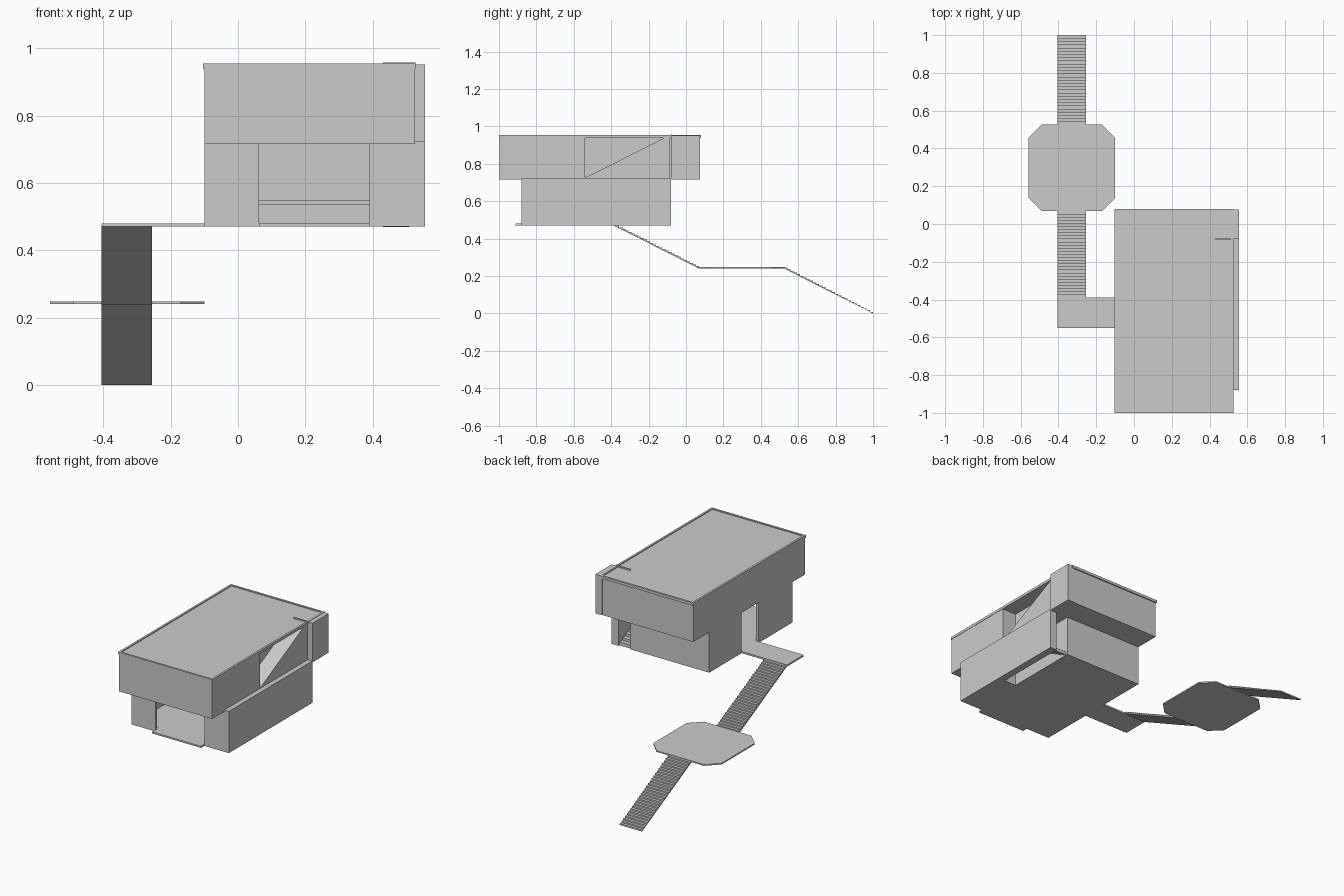
import bpy, bmesh
from math import hypot

if "Cube" in bpy.data.objects:
    bpy.data.objects.remove(bpy.data.objects["Cube"])


def box(name, x, y, z):
    """Box from (min, max) ranges."""
    bm = bmesh.new()
    bmesh.ops.create_cube(bm, size=1)
    for v in bm.verts:
        v.co = [r[0] + (c + 0.5) * (r[1] - r[0]) for c, r in zip(v.co, (x, y, z))]
    return finish(name, bm)


def prism(name, pts, vec):
    """Extrude a closed 3D outline along a vector."""
    bm = bmesh.new()
    face = bm.faces.new([bm.verts.new(p) for p in pts])
    ext = bmesh.ops.extrude_face_region(bm, geom=[face])
    verts = [g for g in ext["geom"] if isinstance(g, bmesh.types.BMVert)]
    bmesh.ops.translate(bm, verts=verts, vec=vec)
    return finish(name, bm)


def finish(name, bm):
    bmesh.ops.recalc_face_normals(bm, faces=bm.faces)
    me = bpy.data.meshes.new(name)
    bm.to_mesh(me)
    bm.free()
    ob = bpy.data.objects.new(name, me)
    bpy.context.collection.objects.link(ob)
    return ob


def flight(name, x, low, high, steps, thick=0.005):
    """Stair flight from low (y, z) to high (y, z) with a sloped underside."""
    dy, dz = (high[0] - low[0]) / steps, (high[1] - low[1]) / steps
    pts = []
    for i in range(steps):
        y, z = low[0] + i * dy, low[1] + i * dz
        pts += [(x[0], y, z), (x[0], y, z + dz)]
    drop = thick * hypot(dy, dz) / abs(dy)
    pts += [(x[0], *high), (x[0], high[0], high[1] - drop),
            (x[0], low[0], max(0, low[1] - drop))]
    if low[1] - drop <= 0:
        pts.pop()
    return prism(name, pts, (x[1] - x[0], 0, 0))


# Outdoor stairs, octagonal platform and entrance landing
SX = (-0.405, -0.255)
flight("lower_stair", SX, (1.0, 0.0), (0.525, 0.245), 28)
flight("upper_stair", SX, (0.07, 0.245), (-0.39, 0.477), 28)
x0, x1, y0, y1, c = -0.558, -0.1, 0.068, 0.526, 0.07
prism("stair_platform",
      [(x0 + c, y0, 0.24), (x1 - c, y0, 0.24), (x1, y0 + c, 0.24), (x1, y1 - c, 0.24),
       (x1 - c, y1, 0.24), (x0 + c, y1, 0.24), (x0, y1 - c, 0.24), (x0, y0 + c, 0.24)],
      (0, 0, 0.008))
box("entrance_landing", (-0.405, -0.1), (-0.55, -0.39), (0.47, 0.48))

# Lower storey: floor, balcony and thin walls around the openings
T = 0.015
LZ = (0.47, 0.715)
box("lower_floor", (-0.1, 0.43), (-0.88, -0.08), (0.47, 0.48))
box("lower_floor_side", (0.43, 0.51), (-0.88, -0.54), (0.47, 0.48))
box("balcony", (0.062, 0.39), (-0.912, -0.88), (0.47, 0.48))
box("front_wall_left", (-0.1, 0.062), (-0.88, -0.88 + T), LZ)
box("front_wall_right", (0.39, 0.51), (-0.88, -0.88 + T), LZ)
box("left_wall_front", (-0.1, -0.1 + T), (-0.88, -0.55), LZ)
box("left_wall_back", (-0.1, -0.1 + T), (-0.39, -0.08), LZ)
box("back_wall", (-0.1, 0.43), (-0.08 - T, -0.08), LZ)
box("right_wall", (0.51, 0.555), (-0.88, -0.08), (0.47, 0.724))
box("stairwell_wall", (0.43 - T, 0.43), (-0.54, -0.08), LZ)
box("stairwell_end", (0.43 - T, 0.51), (-0.54 - T, -0.54), LZ)
flight("inner_stair", (0.43, 0.51), (-0.09, 0.475), (-0.54, 0.714), 16)
box("inner_shelf", (-0.1 + T, 0.43 - T), (-0.17, -0.08 - T), (0.535, 0.55))

# Upper storey with the stairwell recess on the right
UZ = (0.715, 0.942)
UX = 0.525
box("upper_floor", (-0.1, UX), (-0.998, 0.073), (0.715, 0.725))
box("upper_front_wall", (-0.1, UX), (-0.998, -0.998 + T), UZ)
box("upper_back_wall", (-0.1, UX), (0.073 - T, 0.073), UZ)
box("upper_left_wall", (-0.1, -0.1 + T), (-0.998, 0.073), UZ)
box("upper_right_wall", (UX - T, UX), (-0.998, -0.54), UZ)
box("recess_wall", (0.43 - T, 0.43), (-0.54, -0.08), UZ)
box("recess_front_end", (0.43 - T, UX), (-0.54 - T, -0.54), UZ)
box("recess_back_end", (0.43 - T, UX), (-0.08, -0.08 + T), UZ)
box("corner_wall", (0.51, 0.555), (-0.08, 0.076), (0.715, 0.952))
prism("roof_ramp", [(0.43, -0.54, 0.725), (0.43, -0.085, 0.725), (0.43, -0.085, 0.942),
                    (0.43, -0.11, 0.942)], (UX - 0.43, 0, 0))

# Roof slab, low rim and the short upstand beside the stair
RX, RY = (-0.104, 0.527), (-1.0, 0.08)
box("roof", RX, RY, (0.938, 0.949))
R = 0.012
for i, y in enumerate((RY[0], RY[1] - R)):
    box(("roof_rim_front", "roof_rim_back")[i], RX, (y, y + R), (0.938, 0.954))
for i, x in enumerate((RX[0], RX[1] - R)):
    box(("roof_rim_left", "roof_rim_right")[i], (x, x + R), RY, (0.938, 0.954))
box("roof_upstand", (0.43, 0.527), (-0.083, -0.076), (0.945, 0.957))
